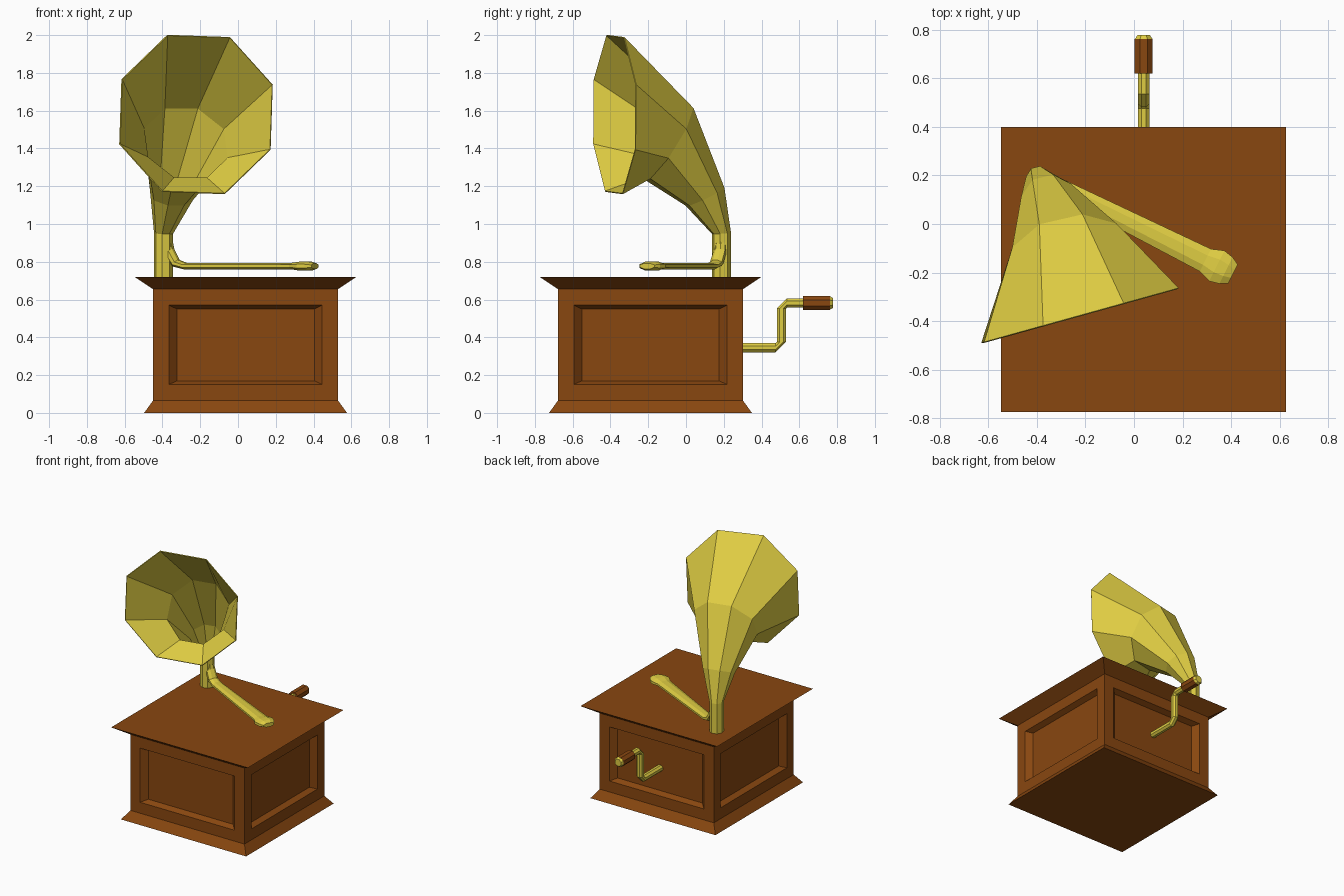
import bpy, bmesh, math
from mathutils import Vector

if "Cube" in bpy.data.objects:
    bpy.data.objects.remove(bpy.data.objects["Cube"])


def material(name, rgb):
    m = bpy.data.materials.new(name)
    m.diffuse_color = (*rgb, 1)
    m.use_nodes = True
    m.node_tree.nodes["Principled BSDF"].inputs["Base Color"].default_value = m.diffuse_color
    return m


WOOD = material("brown wood", (0.25, 0.063, 0.005))
BRASS = material("yellow brass", (0.74, 0.61, 0.055))


def finish(name, bm, mat):
    bmesh.ops.recalc_face_normals(bm, faces=bm.faces)
    me = bpy.data.meshes.new(name)
    bm.to_mesh(me)
    bm.free()
    me.materials.append(mat)
    ob = bpy.data.objects.new(name, me)
    bpy.context.collection.objects.link(ob)
    return ob


def ring(c, normal, side, a, b=None, phase=22.5, n=8):
    """Points of an n-sided ellipse around c, facing along normal."""
    c, normal, side = Vector(c), Vector(normal).normalized(), Vector(side).normalized()
    up = normal.cross(side).normalized()
    b = a if b is None else b
    angs = [math.radians(phase + 360 * i / n) for i in range(n)]
    return [c + side * a * math.cos(t) + up * b * math.sin(t) for t in angs]


def loft(name, rings, mat, caps=True):
    bm = bmesh.new()
    vs = [[bm.verts.new(p) for p in r] for r in rings]
    for r0, r1 in zip(vs, vs[1:]):
        for i in range(len(r0)):
            j = (i + 1) % len(r0)
            bm.faces.new((r0[i], r0[j], r1[j], r1[i]))
    if caps:
        bm.faces.new(vs[0])
        bm.faces.new(vs[-1])
    return finish(name, bm, mat)


# Cabinet: square rings with flared base and top, recessed panel on each side
CX, CY = 0.04, -0.188
bm = bmesh.new()
levels = []
for z, h in ((0, 0.537), (0.065, 0.49), (0.655, 0.49), (0.72, 0.587)):
    levels.append([bm.verts.new((CX + sx * h, CY + sy * h, z))
                   for sx, sy in ((-1, -1), (1, -1), (1, 1), (-1, 1))])
sides = []
for k in range(3):
    for i in range(4):
        j = (i + 1) % 4
        f = bm.faces.new((levels[k][i], levels[k][j], levels[k + 1][j], levels[k + 1][i]))
        if k == 1:
            sides.append(f)
bm.faces.new(levels[0][::-1])
bm.faces.new(levels[3])
bm.normal_update()
bmesh.ops.inset_individual(bm, faces=sides, thickness=0.085, use_even_offset=True)
bmesh.ops.inset_individual(bm, faces=sides, thickness=0.02, depth=-0.04, use_even_offset=True)
for f in sides:
    f.normal_update()
    along_x = abs(f.normal.y) > 0.5
    for v in f.verts:  # wider bevels at left and right of the panel
        if along_x:
            v.co.x = CX + (v.co.x - CX) * 0.945
        else:
            v.co.y = CY + (v.co.y - CY) * 0.945
finish("cabinet", bm, WOOD)

# Horn: octagonal rings from upright neck to the open bell
horn = []
for c, az, el, r, ph in (
        ((-0.394, 0.188, 0.71), 0.25, 90, 0.048, 22.5),
        ((-0.394, 0.188, 0.95), 0.25, 88, 0.048, 22.5),
        ((-0.352, 0.10, 1.145), 0.25, 64, 0.112, 22.5),
        ((-0.276, -0.096, 1.428), 0.23, 32, 0.236, 22),
        ((-0.222, -0.378, 1.58), 0.271, 0, 0.448, 20.5)):
    e = math.radians(el)
    n = (math.sin(az) * math.cos(e), -math.cos(az) * math.cos(e), math.sin(e))
    horn.append(ring(c, n, (math.cos(az), math.sin(az), 0), r, phase=ph))
ob = loft("horn", horn, BRASS, caps=False)
sol = ob.modifiers.new("thin_wall", "SOLIDIFY")
sol.thickness, sol.offset = 0.006, 0

# Tone arm: flattened tube bending out of the neck, ending in the sound head
U = Vector((0.894, -0.447, 0))
SIDE = (0.447, 0.894, 0)
START = Vector((-0.394, 0.195, 0))
arm = []
for d, z, slope, hw, hh in (
        (0.012, 0.94, -85, 0.032, 0.032), (0.03, 0.86, -75, 0.036, 0.03),
        (0.075, 0.792, -40, 0.038, 0.024), (0.13, 0.777, 0, 0.04, 0.019),
        (0.77, 0.777, 0, 0.056, 0.019), (0.822, 0.777, 0, 0.076, 0.026),
        (0.865, 0.777, 0, 0.066, 0.026), (0.897, 0.777, 0, 0.047, 0.016)):
    s = math.radians(slope)
    c = START + U * d + Vector((0, 0, z))
    arm.append(ring(c, U * math.cos(s) + Vector((0, 0, math.sin(s))), SIDE, hw, hh))
loft("tone_arm", arm, BRASS)


# Crank on the back: bent rod, wooden grip and brass end cap
def crank_rings(pts):
    return [ring((0.04, y, z), (0, math.cos(math.radians(a)), math.sin(math.radians(a))),
                 (1, 0, 0), r) for y, z, a, r in pts]


R = 0.026
loft("crank_rod", crank_rings((
    (0.24, 0.345, 0, R), (0.475, 0.345, 0, R), (0.505, 0.375, 90, R),
    (0.505, 0.552, 90, R), (0.535, 0.582, 0, R), (0.622, 0.582, 0, R))), BRASS)
loft("crank_grip", crank_rings(((0.62, 0.582, 0, 0.04), (0.762, 0.582, 0, 0.04))), WOOD)
loft("crank_cap", crank_rings(((0.762, 0.582, 0, 0.039), (0.778, 0.582, 0, 0.028))), BRASS)
